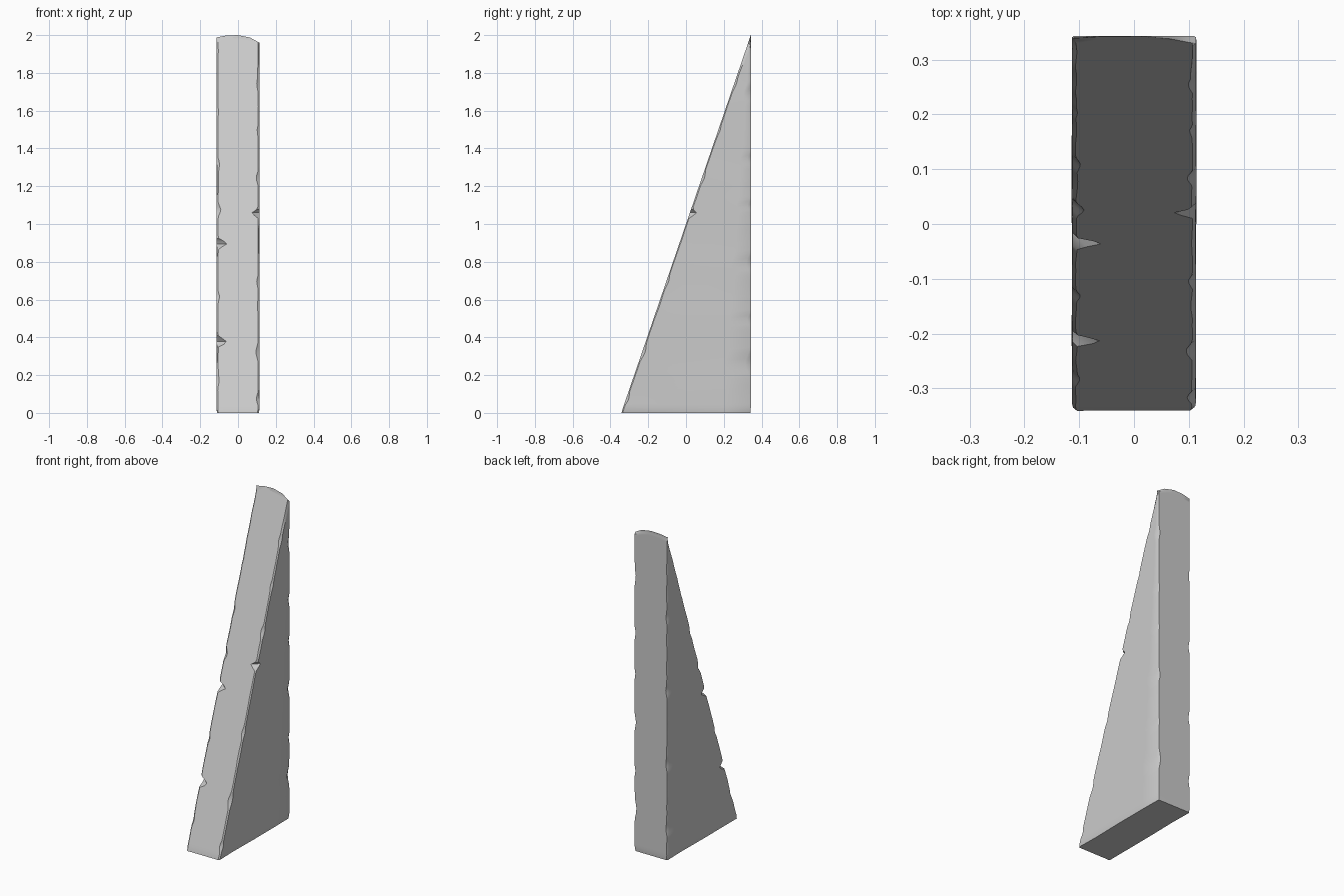
import bpy, bmesh, random
from mathutils import Vector, noise

if "Cube" in bpy.data.objects:
    bpy.data.objects.remove(bpy.data.objects["Cube"])

random.seed(4)
HW, HD, TOP = 0.113, 0.343, 2.0
LEVELS = 130

# Chips per vertical edge: (height, half length, depth)
chips = {
    "front_left": [(0.38, .035, .050), (0.90, .03, .055), (1.08, .05, .022), (1.32, .06, .015),
                   (0.62, .05, .015), (0.18, .06, .014), (1.60, .06, .010)],
    "front_right": [(1.06, .025, .040), (1.25, .06, .016), (0.33, .07, .018), (0.70, .06, .014),
                    (1.75, .07, .014), (1.50, .06, .012), (0.08, .05, .016)],
    "back_right": [(0.27, .08, .030), (0.50, .05, .018), (0.80, .06, .024), (1.10, .04, .018),
                   (1.35, .05, .018), (1.70, .07, .022)],
    "back_left": [(0.20, .06, .020), (0.60, .06, .022), (1.05, .05, .022), (1.50, .06, .018)],
}


def chamfer(edge, z, seed):
    """Worn-edge width at a height: fine noise plus the listed chips."""
    width = 0.006 + 0.006 * abs(noise.noise(Vector((seed * 7.3, 0, z * 7))))
    for centre, half, depth in chips[edge]:
        u = (z - centre) / half
        fall = 1 - abs(u) if u > 0 else 1 - u * u
        width = max(width, depth * fall)
    return width


def front_y(z):
    return -HD + 2 * HD * z / TOP


def ring(z):
    """Rectangular cross-section with worn corners, anticlockwise from front left."""
    yf, yb = front_y(z), HD
    depth = max(yb - yf, 0.003)
    yf = yb - depth
    limit = depth * 0.4
    cl = chamfer("front_left", z, 1)
    cr = chamfer("front_right", z, 2)
    br = chamfer("back_right", z, 3)
    bl = chamfer("back_left", z, 4)
    corners = [(-HW, yf + min(cl * 0.9, limit)), (-HW + cl, yf),
               (HW - cr, yf), (HW, yf + min(cr * 0.9, limit)),
               (HW, yb - min(br, limit)), (HW - br * 0.5, yb),
               (-HW + bl * 0.5, yb), (-HW, yb - min(bl, limit))]
    points = []
    for i, a in enumerate(corners):
        b = corners[(i + 1) % 8]
        points.append(a)
        # extra points along the flat faces, none across the corners
        if i % 2 == 1:
            for k in (0.2, 0.5, 0.8):
                points.append((a[0] + (b[0] - a[0]) * k, a[1] + (b[1] - a[1]) * k))
    return points


def top_drop(x):
    """Broken top: highest in the middle, worn down to the right."""
    if x > 0.04:
        return 0.040 * (x - 0.04) / (HW - 0.04)
    return 0.012 * max(0, -x - 0.05) / (HW - 0.05)


# Wedge-shaped stone buttress built from stacked cross-sections
bm = bmesh.new()
rings = []
heights = [0, 0.012, 0.03] + [0.03 + (TOP - 0.03) * i / LEVELS for i in range(1, LEVELS + 1)]
for z in heights:
    blend = min(1, max(0, (z - 1.8) / 0.2))
    row = []
    for x, y in ring(z):
        zz = z - top_drop(x) * blend
        y = max(y, front_y(zz)) if y > front_y(z) + 0.002 else front_y(zz)
        # ragged lower rim
        if z < 0.02:
            wear = 0.012 * abs(noise.noise(Vector((x * 17, y * 9, 3)))) + 0.002
            wear *= 1 - z / 0.02
            x -= wear * (1 if x > 0 else -1) * (abs(x) > 0.08)
            y -= wear * 0.7 * (1 if y > 0 else -1) * (abs(y) > 0.3)
        # gently uneven side faces
        if abs(x) > 0.1:
            x += 0.0015 * noise.noise(Vector((x * 20, y * 6, zz * 5)))
        row.append(bm.verts.new((x, y, zz)))
    rings.append(row)

count = len(rings[0])
for low, high in zip(rings, rings[1:]):
    for i in range(count):
        j = (i + 1) % count
        bm.faces.new((low[i], low[j], high[j], high[i]))
bm.faces.new(list(reversed(rings[0])))
bm.faces.new(rings[-1])
bmesh.ops.recalc_face_normals(bm, faces=bm.faces)

mesh = bpy.data.meshes.new("stone_buttress")
bm.to_mesh(mesh)
bm.free()
buttress = bpy.data.objects.new("stone_buttress", mesh)
bpy.context.collection.objects.link(buttress)
bpy.context.view_layer.objects.active = buttress
buttress.select_set(True)
bpy.ops.object.shade_smooth_by_angle(angle=0.6)
